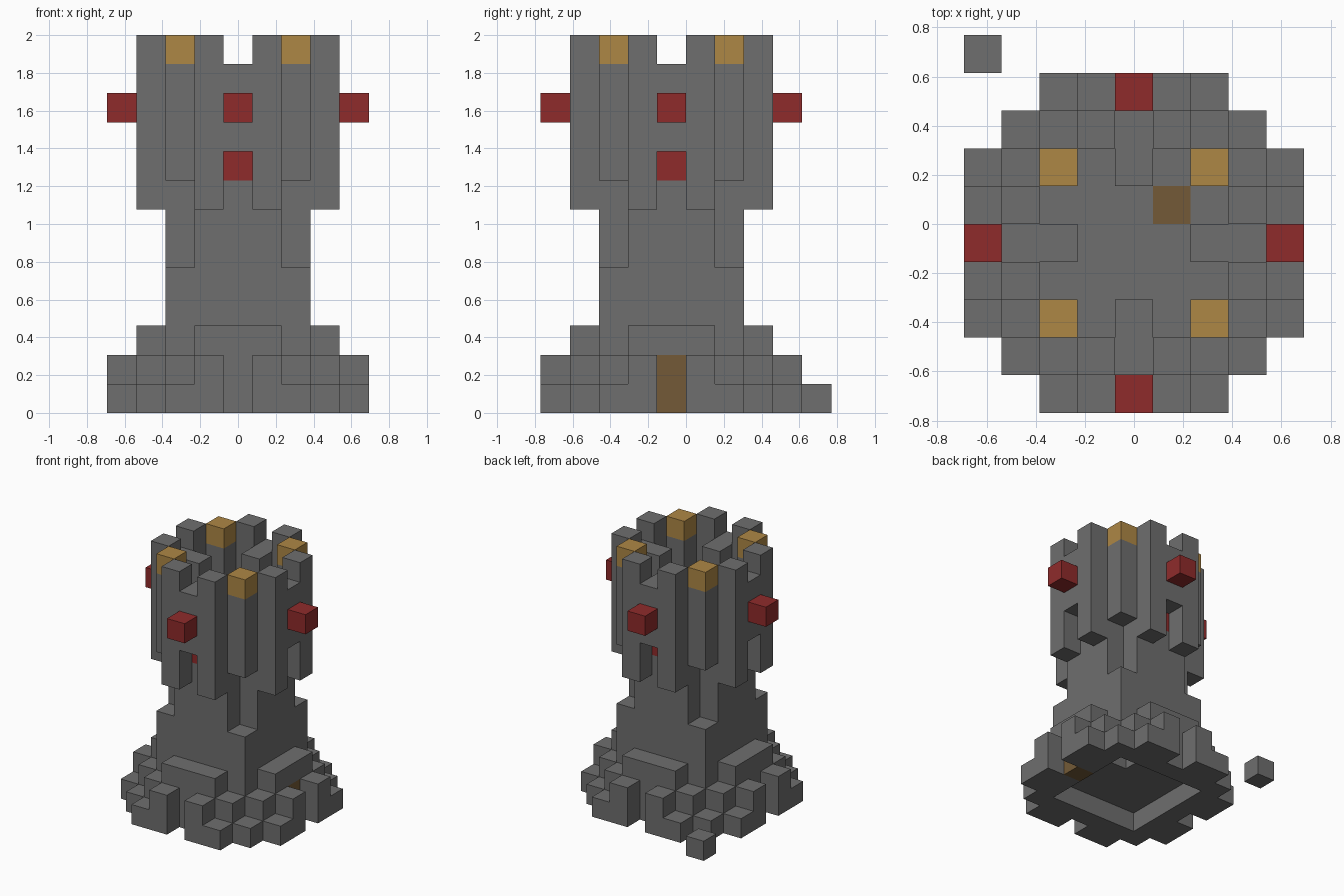
import bpy
import bmesh
from mathutils import Vector

cube = bpy.data.objects.get("Cube")
if cube:
    bpy.data.objects.remove(cube, do_unlink=True)

U = 2 / 13  # edge length of one block


def material(name, rgb):
    mat = bpy.data.materials.new(name)
    mat.use_nodes = True
    colour = (*rgb, 1)
    mat.diffuse_color = colour
    bsdf = next(n for n in mat.node_tree.nodes if n.type == "BSDF_PRINCIPLED")
    bsdf.inputs["Base Color"].default_value = colour
    return mat


stone = material("grey stone", (0.156, 0.156, 0.156))
gold = material("gold", (0.423, 0.242, 0.06))
red = material("red", (0.275, 0.024, 0.024))
wood = material("brown wood", (0.174, 0.102, 0.038))

blocks = {}  # block position -> part name
parts = {}   # part name -> material


def fill(part, mat, x, y, z, turns=4):
    """Fill inclusive block ranges, repeated by quarter turns about the axis."""
    parts[part] = mat
    for i in range(x[0], x[1] + 1):
        for j in range(y[0], y[1] + 1):
            for k in range(z[0], z[1] + 1):
                a, b = i, j
                for _ in range(turns):
                    blocks[a, b, k] = part
                    a, b = -b, a


# Stepped foot
fill("foot_wall", stone, (-2, 2), (-3, -3), (0, 1))
fill("foot_ledge", stone, (-1, 1), (-3, -3), (2, 2))
fill("foot_corner", stone, (3, 3), (-3, -3), (0, 0))
for side in (-1, 1):
    fill("foot_buttress", stone, (side, side), (-4, -4), (0, 1))
    fill("foot_step", stone, (2 * side, 2 * side), (-4, -4), (0, 0))

# Shaft of the tower, with its corners cut back higher up
fill("lower_shaft", stone, (-2, 2), (-2, 2), (1, 4), 1)
fill("upper_shaft", stone, (-2, 2), (-1, 1), (5, 7), 2)

# Crown of merlons, corner posts and slotted walls
for side in (-1, 1):
    fill("merlon", stone, (side, side), (-3, -3), (7, 12))
fill("corner_post", stone, (2, 2), (-2, -2), (8, 11))
fill("post_cap", gold, (2, 2), (-2, -2), (12, 12))
fill("crown_wall", stone, (0, 0), (-3, -2), (9, 11))
fill("slot_light", red, (0, 0), (-2, -2), (8, 8))
fill("wall_lamp", red, (0, 0), (-4, -4), (10, 10))

# Door, ladder shaft and loose block
fill("door", wood, (3, 3), (0, 0), (0, 1), 1)
fill("ladder", wood, (1, 1), (1, 1), (2, 7), 1)
blocks.pop((1, 1, 1))
fill("loose_block", stone, (-4, -4), (5, 5), (0, 0), 1)


def build(part, mat):
    """Skin the exposed sides of one part and merge flat areas."""
    bm = bmesh.new()
    verts = {}
    for cell in [c for c, name in blocks.items() if name == part]:
        for axis in range(3):
            for sign in (-1, 1):
                n = Vector((0, 0, 0))
                n[axis] = sign
                if tuple(int(c + d) for c, d in zip(cell, n)) in blocks:
                    continue
                s = Vector((0, 0, 0))
                s[(axis + 1) % 3] = 1
                t = n.cross(s)
                corners = []
                for p, q in ((-1, -1), (1, -1), (1, 1), (-1, 1)):
                    point = Vector(cell) + (n + p * s + q * t) / 2
                    key = tuple(round(2 * c) for c in point)
                    if key not in verts:
                        place = (point + Vector((0, -0.5, 0.5))) * U
                        verts[key] = bm.verts.new(place)
                    corners.append(verts[key])
                bm.faces.new(corners)
    bmesh.ops.dissolve_limit(bm, angle_limit=0.01, verts=bm.verts[:], edges=bm.edges[:])
    mesh = bpy.data.meshes.new(part)
    bm.to_mesh(mesh)
    bm.free()
    mesh.materials.append(mat)
    bpy.context.collection.objects.link(bpy.data.objects.new(part, mesh))


for part_name, part_mat in parts.items():
    build(part_name, part_mat)
